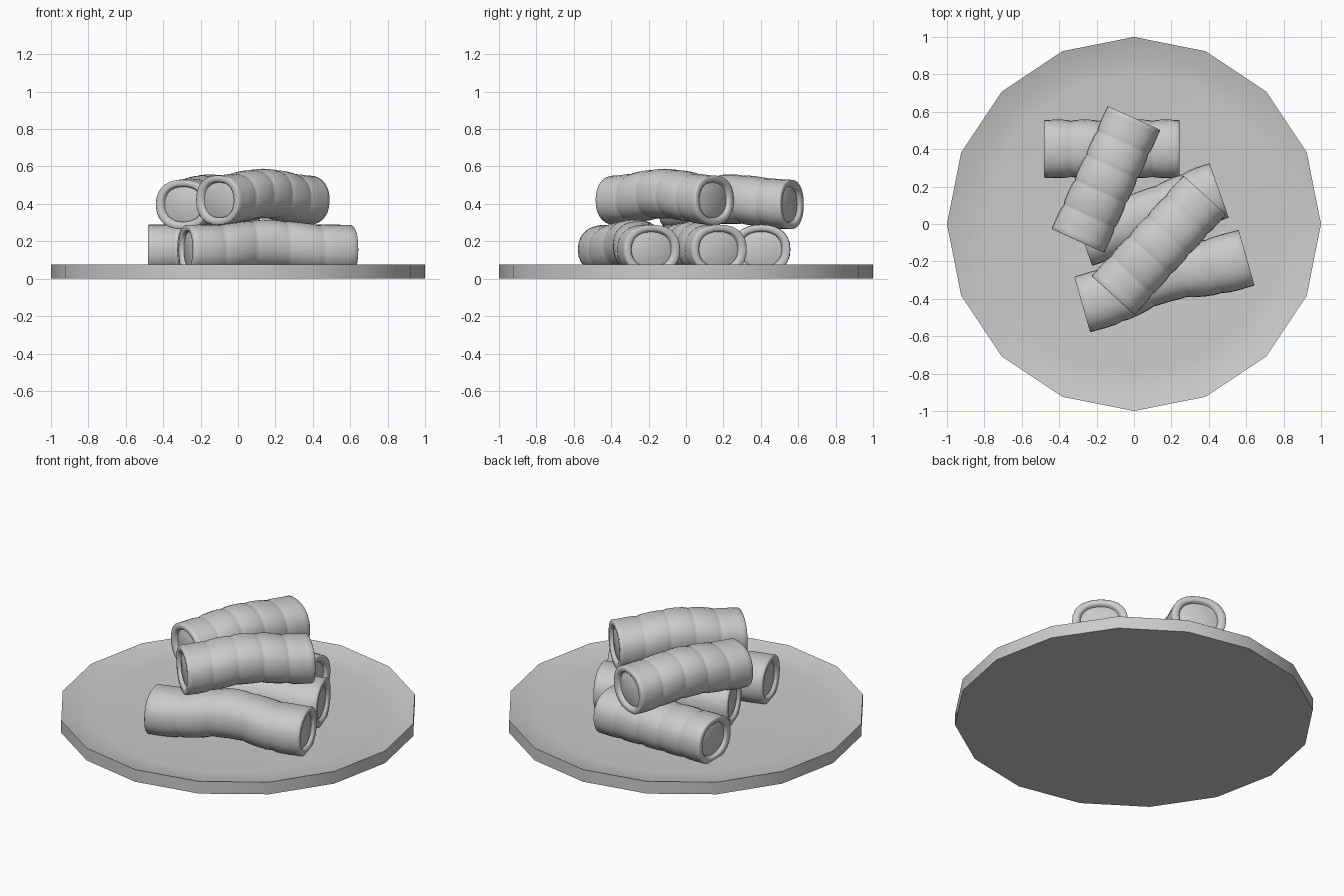
import bpy, bmesh
from math import sin, cos, pi, radians
from mathutils import Vector

if "Cube" in bpy.data.objects:
    bpy.data.objects.remove(bpy.data.objects["Cube"])


def finish(name, bm, angle):
    bmesh.ops.recalc_face_normals(bm, faces=bm.faces)
    mesh = bpy.data.meshes.new(name)
    bm.to_mesh(mesh)
    bm.free()
    ob = bpy.data.objects.new(name, mesh)
    bpy.context.collection.objects.link(ob)
    bpy.ops.object.select_all(action='DESELECT')
    ob.select_set(True)
    bpy.context.view_layer.objects.active = ob
    bpy.ops.object.shade_smooth_by_angle(angle=radians(angle))
    return ob


def skin(bm, rings):
    """Bridge successive point rings and cap both ends."""
    loops = [[bm.verts.new(p) for p in ring] for ring in rings]
    n = len(loops[0])
    for a, b in zip(loops, loops[1:]):
        for i in range(n):
            j = (i + 1) % n
            bm.faces.new((a[i], a[j], b[j], b[i]))
    bm.faces.new(loops[0])
    bm.faces.new(loops[-1])


# Plate: 16-sided disc with a shallow dish
bm = bmesh.new()
plate_profile = [(1.0, 0.0), (1.0, 0.075), (0.9, 0.047), (0.8, 0.04)]
skin(bm, [[(r * cos(i * pi / 8), r * sin(i * pi / 8), z) for i in range(16)]
          for r, z in plate_profile])
finish("plate", bm, 40)

SIDES, SEGMENTS = 28, 5
HALF_W, HALF_H = 0.155, 0.132


def oval(i, scale):
    """Point on the rounded-square roll section."""
    a = 2 * pi * i / SIDES
    power = lambda v: (abs(v) ** 0.88) * (1 if v >= 0 else -1)
    return HALF_W * scale * power(cos(a)), HALF_H * scale * power(sin(a))


def roll(name, start, end, z, arch=0.0, bow=0.0, pinch=0.0, sharp=2):
    """Ribbed roll from start to end, arched up and bowed sideways, with recessed end discs."""
    p, q = Vector((*start, z)), Vector((*end, z))
    length = (q - p).length
    side = Vector((0, 0, 1)).cross((q - p).normalized())

    # Lengthwise profile: recessed disc, rim, ribbed body
    cap = [(0.016, 0.66), (0.02, 0.71), (0.006, 0.75), (0.0, 0.80), (0.0, 0.97), (0.004, 1.0)]
    stations = [(d / length, s) for d, s in cap]
    for k in range(SEGMENTS):
        for f, s in ((0.0, 0.96), (0.06, 0.977), (0.2, 1.0), (0.5, 1.008), (0.8, 1.0), (0.94, 0.977)):
            if k == 0 and f < 0.2 or k == SEGMENTS - 1 and f > 0.8:
                continue
            stations.append(((k + f) / SEGMENTS, s))
    stations += [(1 - d / length, s) for d, s in reversed(cap)]

    rings = []
    for t, s in stations:
        hump = sin(pi * t) ** sharp
        centre = p.lerp(q, t) + side * bow * hump + Vector((0, 0, arch * hump))
        ring = []
        for i in range(SIDES):
            x, h = oval(i, s)
            ring.append(centre + side * x * (1 - pinch * hump) + Vector((0, 0, h)))
        rings.append(ring)
    bm = bmesh.new()
    skin(bm, rings)
    finish(name, bm, 50)


# Lower layer of rolls
roll("lower_roll_back", (-0.48, 0.402), (0.242, 0.402), 0.157)
roll("lower_roll_middle", (-0.275, -0.078), (0.455, 0.18), 0.157, arch=0.018, pinch=0.12, sharp=3)
roll("lower_roll_front", (-0.277, -0.43), (0.602, -0.18), 0.156, arch=0.028, bow=0.03, pinch=0.08, sharp=4)

# Upper layer of rolls
roll("upper_roll_left", (-0.30, -0.09), (0.0, 0.567), 0.397, arch=0.028)
roll("upper_roll_right", (-0.112, -0.382), (0.378, 0.155), 0.42, arch=0.035)
